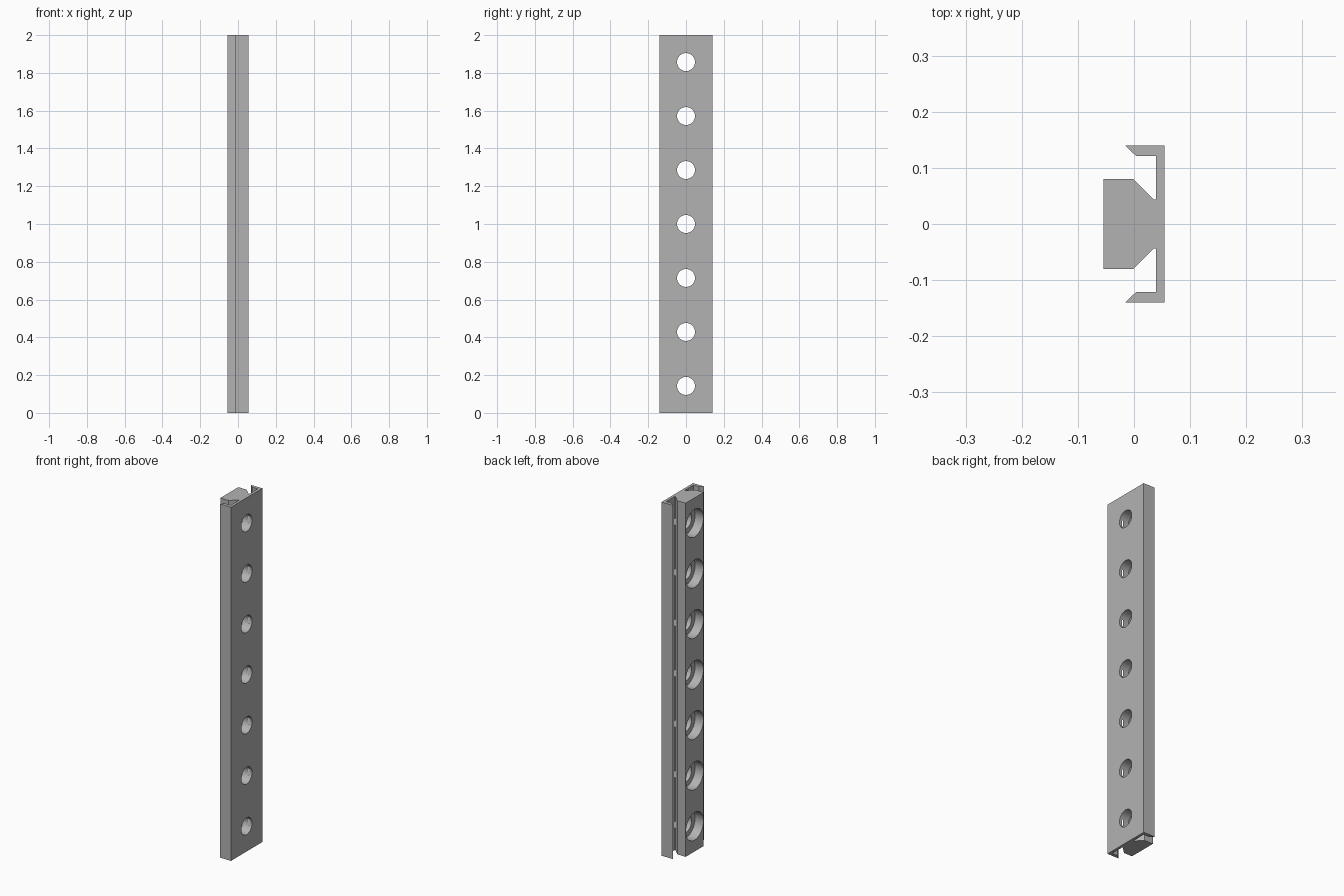
import bpy, bmesh, math
from mathutils import Matrix

if "Cube" in bpy.data.objects:
    bpy.data.objects.remove(bpy.data.objects["Cube"])

LENGTH, HOLES = 2.0, 7
HALF = 0.0545            # half of the rail depth along x
FLOOR = -0.002           # x of the counterbore floors

steel = bpy.data.materials.new("plain_grey")
steel.use_nodes = True
grey = (0.45, 0.45, 0.45, 1)
steel.diffuse_color = grey
steel.node_tree.nodes["Principled BSDF"].inputs["Base Color"].default_value = grey


def add_object(name, bm):
    bmesh.ops.recalc_face_normals(bm, faces=bm.faces)
    mesh = bpy.data.meshes.new(name)
    bm.to_mesh(mesh)
    bm.free()
    mesh.materials.append(steel)
    obj = bpy.data.objects.new(name, mesh)
    bpy.context.collection.objects.link(obj)
    return obj


def hole_cutters(name, radius, x0, x1):
    # One row of cylinders along the rail, pointing along x
    bm = bmesh.new()
    pitch = LENGTH / HOLES
    for i in range(HOLES):
        place = (Matrix.Translation(((x0 + x1) / 2, 0, pitch * (i + 0.5)))
                 @ Matrix.Rotation(math.pi / 2, 4, 'Y'))
        bmesh.ops.create_cone(bm, cap_ends=True, segments=48, radius1=radius,
                              radius2=radius, depth=x1 - x0, matrix=place)
    obj = add_object(name, bm)
    obj.hide_render = True
    return obj


# Half cross-section (x, y): central block, neck, web, hooked flange
half = [(-HALF, 0.0805), (-0.002, 0.0805), (0.035, 0.044), (0.039, 0.044),
        (0.039, 0.121), (0.004, 0.121), (-0.016, 0.14), (HALF, 0.14)]
outline = half + [(x, -y) for x, y in reversed(half)]

# Rail: the section extruded upward
bm = bmesh.new()
section = bm.faces.new([bm.verts.new((x, y, 0)) for x, y in outline])
top = bmesh.ops.extrude_face_region(bm, geom=[section])["geom"]
bmesh.ops.translate(bm, vec=(0, 0, LENGTH),
                    verts=[v for v in top if isinstance(v, bmesh.types.BMVert)])
rail = add_object("slotted_rail", bm)

# Counterbored screw holes
cutters = [hole_cutters("counterbore_cutter", 0.078, -HALF - 0.05, FLOOR),
           hole_cutters("screw_hole_cutter", 0.0475, -HALF - 0.1, HALF + 0.05)]
bpy.context.view_layer.objects.active = rail
rail.select_set(True)
for cutter in cutters:
    mod = rail.modifiers.new(cutter.name, 'BOOLEAN')
    mod.operation = 'DIFFERENCE'
    mod.solver = 'EXACT'
    mod.object = cutter
    bpy.ops.object.modifier_apply(modifier=mod.name)
for cutter in cutters:
    bpy.data.objects.remove(cutter)

bpy.ops.object.shade_smooth_by_angle(angle=math.radians(30))
